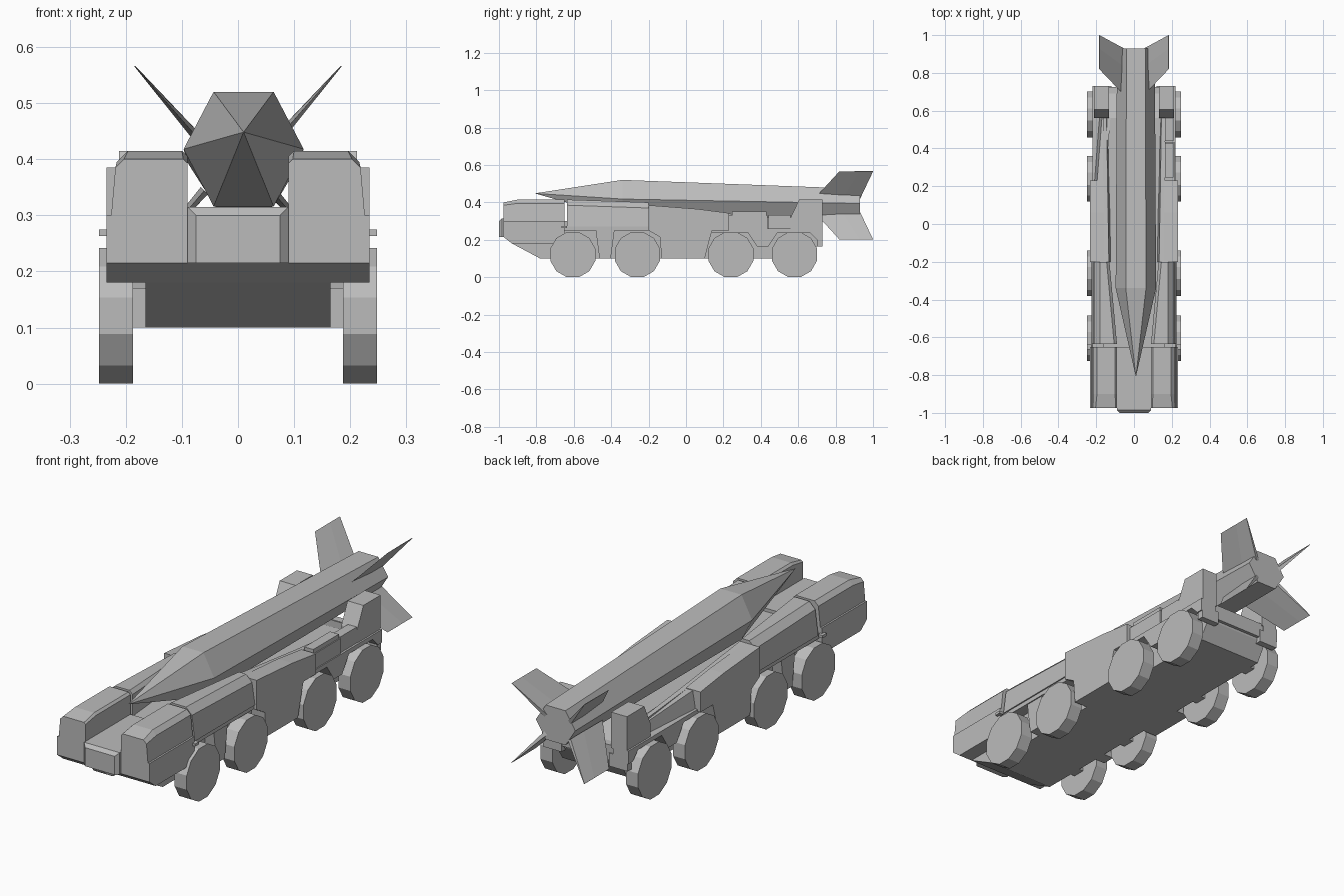
import bpy, bmesh, math
from mathutils import Vector

cube = bpy.data.objects.get("Cube")
if cube:
    bpy.data.objects.remove(cube, do_unlink=True)

grey = bpy.data.materials.new("plain_grey")
grey.use_nodes = True
tone = (.5, .5, .5, 1)
grey.diffuse_color = tone
grey.node_tree.nodes["Principled BSDF"].inputs["Base Color"].default_value = tone

# Heights shared by the parts
belly, sill, chin, fender, deck, roof = .1, .18, .215, .25, .3, .415
# Stations along the length
nose, cab_front, cab_back, body_back, locker_front, locker_back, tail = \
    -1, -.975, -.65, -.2, .23, .56, .73
# Half widths
cab_inner, spine, wheel_inner, flank, skirt, wheel_outer = .09, .165, .187, .226, .234, .248
wheel_radius = .125
wheel_stations = (-.605, -.26, .24, .58)


def loft(name, rings, mirror=False):
    """Join rings of equal length with faces and cap both ends."""
    bm = bmesh.new()
    loops = [[bm.verts.new(point) for point in ring] for ring in rings]
    for first, second in zip(loops, loops[1:]):
        for i in range(len(first)):
            bm.faces.new((first[i - 1], first[i], second[i], second[i - 1]))
    bm.faces.new(loops[0])
    bm.faces.new(loops[-1])
    bmesh.ops.recalc_face_normals(bm, faces=bm.faces)
    mesh = bpy.data.meshes.new(name)
    bm.to_mesh(mesh)
    bm.free()
    mesh.materials.append(grey)
    obj = bpy.data.objects.new(name, mesh)
    bpy.context.collection.objects.link(obj)
    if mirror:
        obj.modifiers.new("both_sides", 'MIRROR')
    return obj


def side_prism(name, inner, outer, profile, mirror=True):
    """Extrude a side profile across the width."""
    return loft(name, [[(x, y, z) for y, z in profile] for x in (inner, outer)], mirror)


def box(name, inner, outer, front, back, bottom, top, mirror=True):
    profile = [(front, bottom), (back, bottom), (back, top), (front, top)]
    return side_prism(name, inner, outer, profile, mirror)


def chamfered(y, inner, outer, bottom, top, chamfer):
    """Upright section whose top outer corner is cut and inner corner eased."""
    ease = chamfer / 2
    return [(inner, y, bottom), (outer, y, bottom), (outer - ease, y, top - chamfer),
            (outer - ease - chamfer, y, top), (inner + ease, y, top), (inner, y, top - ease)]


def rectangle(y, half, bottom, top):
    return [(-half, y, bottom), (half, y, bottom), (half, y, top), (-half, y, top)]


def polygon(sides, across, up, phase=0):
    """Corners of a regular polygon, as offsets from its middle."""
    angles = [math.tau * (i + phase) / sides for i in range(sides)]
    return [(across * math.cos(a), up * math.sin(a)) for a in angles]


# Central hull with sloped bow and stern
bow_foot, bow_knee = -.78, -.93
stern = tail - .02
side_prism("hull", -spine, spine, [
    (bow_knee, sill), (bow_foot, belly), (stern - .05, belly), (stern, sill),
    (stern, fender), (locker_back, deck), (bow_knee, deck)], False)

# Bow: wide lower body, sloped chin and raised middle nose
side_prism("bow_body", -skirt, skirt, [
    (cab_front, chin), (bow_knee, sill), (cab_back, sill),
    (cab_back, deck), (cab_front, deck)], False)
step = .015
loft("bow_nose", [
    rectangle(cab_back, cab_inner, chin, deck + step),
    rectangle(nose + step, cab_inner, chin, deck + step),
    rectangle(nose, cab_inner - step, chin, deck)])

# Twin cabs with a sloped roof front
loft("cab", [
    chamfered(cab_front, cab_inner, flank, deck, roof - step, step),
    chamfered(-.9, cab_inner, flank, deck, roof, .02),
    chamfered(cab_back, cab_inner, flank, deck, roof, .02)], True)
box("door_step", flank, wheel_outer, cab_back - step, cab_back + step, .263, .275)

# Side bodies behind the cabs
loft("front_side_body", [
    chamfered(cab_back + step, cab_inner, flank, .27, roof, .03),
    chamfered(body_back, .13, flank, .27, roof - step, .03)], True)
box("front_fender", spine, .22, cab_back, body_back, fender, .275)
gap = sum(wheel_stations[:2]) / 2
side_prism("front_fender_bridge", spine, chin, [
    (gap - .05, fender), (gap - .03, belly), (gap + .03, belly), (gap + .05, fender)])

# Middle side body, hanging down between the wheel pairs
side_prism("middle_side_body", .16, skirt, [
    (body_back, fender), (-.14, chin), (-.13, belly), (belly, belly), (.12, sill),
    (.14, fender), (locker_front, fender), (locker_front, .343), (.06, .365),
    (body_back, .385)])

# Inner rail that sinks and narrows toward the back
loft("rocket_rail", [
    [(inner, y, fender), (spine, y, fender), (spine, y, top), (inner + step, y, top)]
    for y, inner, top in ((body_back, .118, .385), (locker_front, .125, .34),
                          (locker_back, .13, .31))], True)

# Rear fender beam with a dip between the wheels
dip = sum(wheel_stations[2:]) / 2
side_prism("rear_fender", .14, .22, [
    (.14, .24), (dip - .08, .24), (dip - .03, spine), (dip + .03, spine),
    (dip + .08, .24), (tail - .07, .24), (tail - .03, .2), (tail, .2),
    (tail, .26), (.14, .26)])

# Rear lockers, larger on the left
box("left_long_locker", spine, chin, locker_front, .435, fender, .33, False)
box("left_locker_lid", spine, .21, locker_front + step, .43, .33, .35, False)
box("left_short_locker", spine, .21, .44, locker_back, fender, .333, False)
loft("right_sloped_locker", [
    [(x, y, z) for x, z in ((-outer, fender), (step * 4 - outer, fender),
                            (step * 4 - outer, top), (step - outer, top))]
    for y, outer, top in ((locker_front, .21, .34), (locker_back, .185, deck))])

# Upright rear housings, bumper and crossbar
side_prism("rear_housing", .132, .212, [
    (locker_back, fender), (tail, fender), (tail, roof), (.605, roof), (locker_back, .32)])
box("tail_bumper", .12, chin, tail - .03, tail, spine, .225)
box("tail_crossbar", -spine, spine, stern - .02, stern + step, .19, .26, False)

# Four axles and eight twelve-sided wheels
for station in wheel_stations:
    rim = polygon(12, wheel_radius, wheel_radius, .5)
    lift = max(up for across, up in rim)
    side_prism("wheel_pair", wheel_inner, wheel_outer,
               [(station + across, lift + up) for across, up in rim])
    box("axle", .16, .19, station - .03, station + .03, belly, .17)

# Six-sided rocket tapering to a point
fin_back = .93
loft("rocket", [
    [(.01 + across, y, middle + up) for across, up in polygon(6, wide, high)]
    for y, wide, high, middle in ((-.805, .001, .001, .448), (-.34, .107, .118, .418),
                                  (fin_back, belly, .091, .394))])

# Four swept diagonal fins, thick at the root and thin at the tip
axis_height = .384
for side, sx in (("left", 1), ("right", -1)):
    for level, sz in (("upper", 1), ("lower", -1)):
        across = Vector((sx, 0, -sz)).normalized()
        rings = []
        for reach, rise, front, back, thick in ((.06, .04, .69, fin_back, .009),
                                                (.184, .182, .82, 1, .001)):
            lead, trail = (Vector((sx * reach, y, axis_height + sz * rise))
                           for y in (front, back))
            middle = lead.lerp(trail, .6)
            offset = across * thick
            rings.append([lead, middle + offset, trail + offset,
                          trail - offset, middle - offset])
        loft(f"{level}_{side}_fin", rings)
